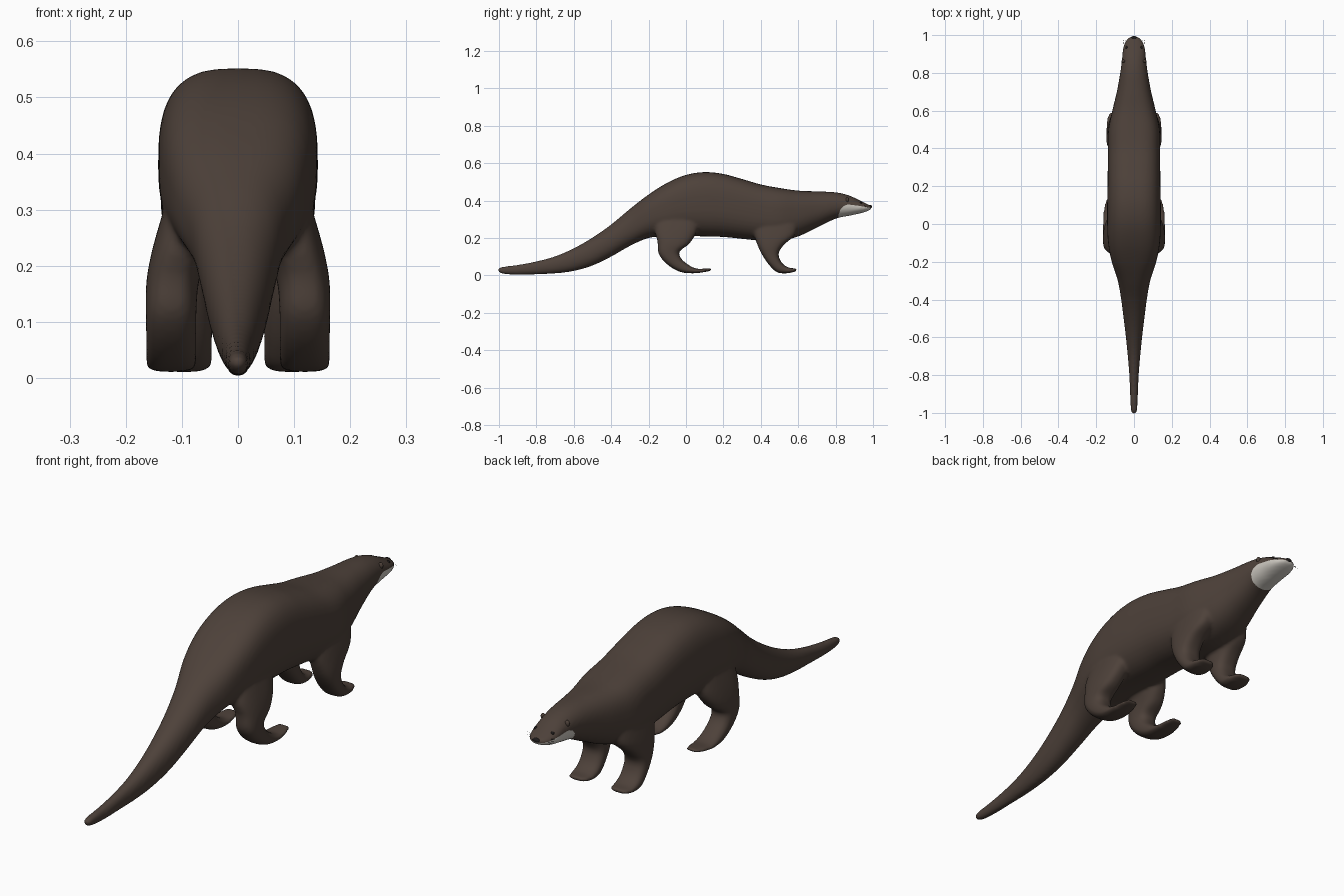
import bpy, bmesh, math
from mathutils import Vector

if "Cube" in bpy.data.objects:
    bpy.data.objects.remove(bpy.data.objects["Cube"])


def material(name, rgb):
    m = bpy.data.materials.new(name)
    m.diffuse_color = (*rgb, 1)
    m.use_nodes = True
    m.node_tree.nodes["Principled BSDF"].inputs["Base Color"].default_value = m.diffuse_color
    return m


FUR = material("dark brown fur", (0.075, 0.053, 0.042))
CREAM = material("pale throat", (0.60, 0.57, 0.52))
BLACK = material("black nose", (0.012, 0.010, 0.010))


def spline(rows, steps):
    """Catmull-Rom interpolation of rows of numbers."""
    out, n = [], len(rows)
    for i in range(n - 1):
        p = [rows[max(0, min(n - 1, i + k))] for k in (-1, 0, 1, 2)]
        for s in range(steps):
            t = s / steps
            out.append([0.5 * (2 * b + (c - a) * t + (2 * a - 5 * b + 4 * c - d) * t * t
                               + (3 * b - a - 3 * c + d) * t ** 3) for a, b, c, d in zip(*p)])
    return out + [list(rows[-1])]


def power(v, n):
    return math.copysign(abs(v) ** (2 / n), v)


def loft(bm, rings):
    loops = [[bm.verts.new(p) for p in r] for r in rings]
    for a, b in zip(loops, loops[1:]):
        for i in range(len(a)):
            j = (i + 1) % len(a)
            bm.faces.new((a[i], a[j], b[j], b[i]))
    bm.faces.new(loops[0][::-1])
    bm.faces.new(loops[-1])


SEG = 40
ANGLES = [2 * math.pi * i / SEG for i in range(SEG)]

# Trunk, head and tail: y, bottom z, top z, half width
BODY = [
    (-1.005, .022, .036, .010), (-.98, .008, .046, .017), (-.9, .003, .056, .021),
    (-.8, .005, .075, .025), (-.7, .010, .102, .033), (-.6, .023, .145, .043),
    (-.5, .052, .202, .055), (-.4, .100, .272, .068), (-.3, .157, .355, .086),
    (-.2, .200, .432, .118), (-.1, .208, .495, .137), (0, .210, .537, .142),
    (.1, .208, .552, .142), (.2, .205, .542, .140), (.3, .195, .515, .139),
    (.4, .185, .486, .138), (.5, .182, .467, .136), (.6, .208, .453, .115),
    (.7, .255, .449, .091), (.8, .303, .444, .073), (.87, .318, .428, .064),
    (.93, .331, .400, .058), (.97, .343, .381, .044), (.992, .355, .371, .022),
]
body_rows = spline(BODY, 5)
rings = []
for y, lo, hi, w in body_rows:
    boxy = max(0, min(1, (w - .07) / .06))
    ring = []
    for a in ANGLES:
        n = 2.15 + (0.75 * boxy if math.sin(a) > 0 else 0.3 * boxy)
        ring.append((w * power(math.cos(a), n), y,
                     (lo + hi) / 2 + (hi - lo) / 2 * power(math.sin(a), n)))
    rings.append(ring)

bm = bmesh.new()
loft(bm, rings)

# Legs: back edge y z, front edge y z, centre x, half width
HIND = [
    (-.15, .33, .07, .33, .085, .038), (-.165, .24, .06, .24, .100, .050),
    (-.152, .18, .018, .17, .116, .047), (-.146, .115, -.034, .128, .119, .045),
    (-.10, .058, -.026, .090, .119, .045), (-.03, .018, .015, .055, .119, .045),
    (.045, .011, .055, .036, .119, .044), (.10, .018, .10, .036, .119, .038),
    (.135, .025, .135, .037, .119, .026),
]
FORE = [
    (.36, .30, .60, .30, .078, .046), (.365, .22, .585, .22, .090, .049),
    (.385, .155, .525, .165, .096, .050), (.41, .105, .496, .120, .096, .050),
    (.445, .055, .502, .085, .096, .050), (.487, .016, .522, .057, .096, .050),
    (.54, .011, .55, .041, .096, .048), (.572, .017, .572, .038, .096, .042),
    (.592, .023, .592, .036, .096, .030),
]
for side in (-1, 1):
    for leg in (HIND, FORE):
        leg_rings = []
        for y0, z0, y1, z1, cx, w in spline(leg, 4):
            ring = []
            for a in ANGLES:
                u, v = power(math.cos(a), 2.8), power(math.sin(a), 2.4)
                ring.append((side * (cx + w * u), (y0 + y1) / 2 + (y1 - y0) / 2 * v,
                             (z0 + z1) / 2 + (z1 - z0) / 2 * v))
            leg_rings.append(ring)
        loft(bm, leg_rings)
bmesh.ops.recalc_face_normals(bm, faces=bm.faces)

mesh = bpy.data.meshes.new("body")
bm.to_mesh(mesh)
bm.free()
body = bpy.data.objects.new("body", mesh)
bpy.context.collection.objects.link(body)
for m in (FUR, CREAM):
    mesh.materials.append(m)

# Fuse the legs and trunk into one smooth skin
bpy.context.view_layer.objects.active = body
body.select_set(True)
rm = body.modifiers.new("fuse", 'REMESH')
rm.mode, rm.voxel_size = 'VOXEL', 0.007
sm = body.modifiers.new("soften", 'SMOOTH')
sm.factor, sm.iterations = 0.5, 8
for name in ("fuse", "soften"):
    bpy.ops.object.modifier_apply(modifier=name)

# Pale throat patch: cut the head along a rounded outline in y and z
OUTLINE = [(.812, .29), (.816, .325), (.826, .352), (.842, .370), (.862, .378),
           (.89, .378), (.93, .371), (1.0, .362)]
planes = []
for (y0, z0), (y1, z1) in zip(OUTLINE, OUTLINE[1:]):
    planes.append((Vector((0, y0, z0)), Vector((0, -(z1 - z0), y1 - y0)).normalized()))
bm = bmesh.new()
bm.from_mesh(body.data)
for co, no in planes:
    head = [f for f in bm.faces if f.calc_center_median().y > .78]
    geom = head + list({e for f in head for e in f.edges}) + list({v for f in head for v in f.verts})
    bmesh.ops.bisect_plane(bm, geom=geom, plane_co=co, plane_no=no, dist=1e-5)
for f in bm.faces:
    c = f.calc_center_median()
    f.smooth = True
    f.material_index = int(c.y > .80 and all((c - co).dot(no) < 0 for co, no in planes))
bm.to_mesh(body.data)
bm.free()


def ball(name, loc, scale, mat):
    bpy.ops.mesh.primitive_uv_sphere_add(segments=16, ring_count=10, radius=1, location=loc)
    o = bpy.context.object
    o.name, o.scale = name, scale
    o.data.materials.append(mat)
    bpy.ops.object.shade_smooth()
    return o


def head_point(y, angle):
    """Point on the head surface at a given y and angle round the section."""
    _, lo, hi, w = min(body_rows, key=lambda r: abs(r[0] - y))
    return (w * math.cos(angle), y, (lo + hi) / 2 + (hi - lo) / 2 * math.sin(angle))


# Nose, eyes, ears and whiskers
ball("nose", (0, .986, .367), (.016, .009, .009), BLACK)
for side, tag in ((-1, "left"), (1, "right")):
    x, y, z = head_point(.935, .80)
    ball(tag + "_eye", (side * x, y, z), (.007, .007, .007), BLACK)
    x, y, z = head_point(.862, .55)
    ball(tag + "_ear", (side * x, y, z), (.010, .008, .013), FUR)
    curve = bpy.data.curves.new(tag + "_whiskers", 'CURVE')
    curve.dimensions, curve.bevel_depth, curve.bevel_resolution = '3D', 0.0005, 0
    curve.materials.append(BLACK)
    for k in range(3):
        s = curve.splines.new('POLY')
        s.points.add(2)
        for p, (x, y, z) in zip(s.points, ((.030, .965, .362), (.048, .972, .364 + .004 * k),
                                           (.064, .968, .358 + .008 * k))):
            p.co = (side * x, y - .008 * k, z, 1)
    bpy.context.collection.objects.link(bpy.data.objects.new(tag + "_whiskers", curve))
